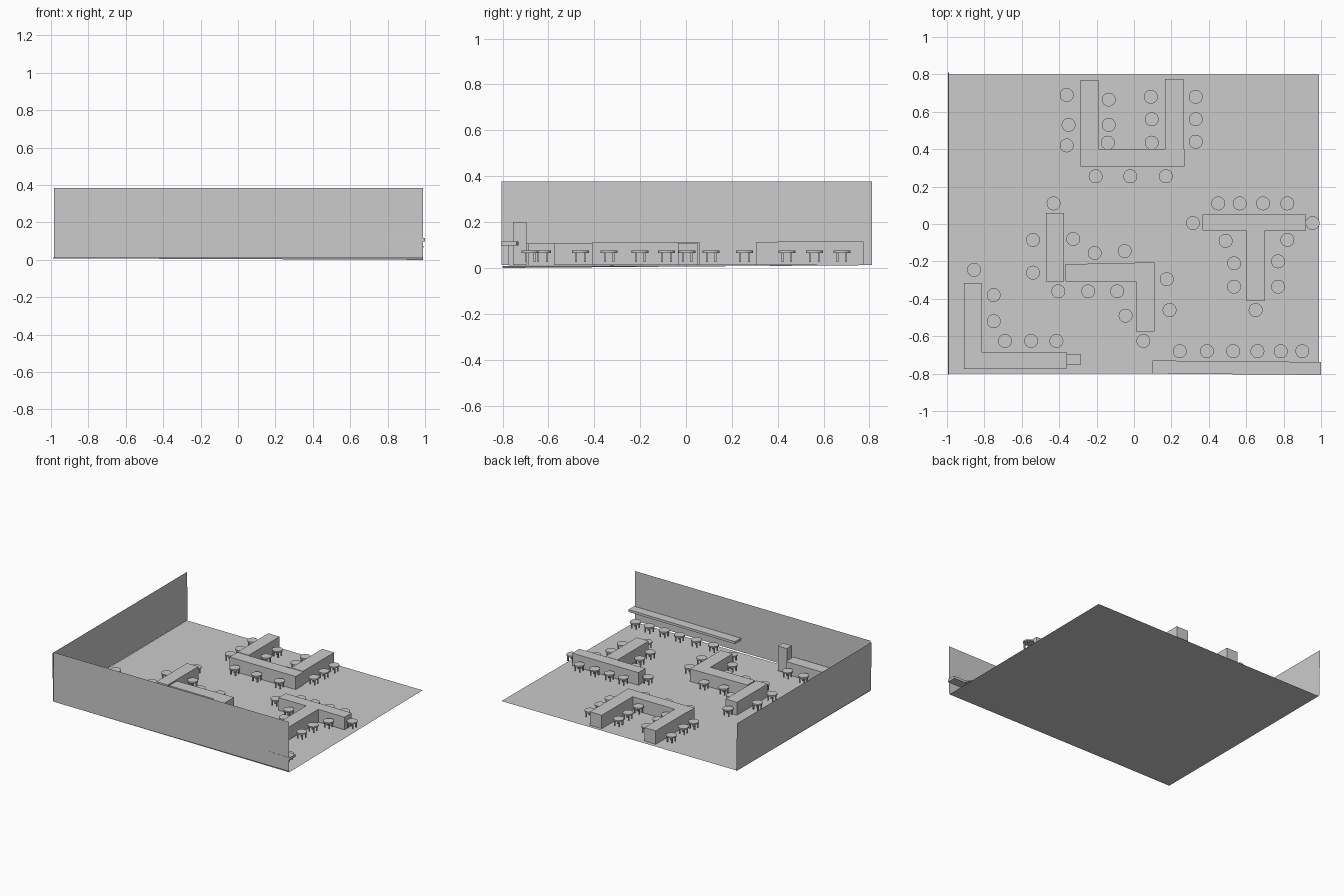
import bpy, bmesh, math
from mathutils import Matrix, Vector


def add(name, bm):
    me = bpy.data.meshes.new(name)
    bm.to_mesh(me)
    bm.free()
    ob = bpy.data.objects.new(name, me)
    bpy.context.collection.objects.link(ob)
    return ob


def quad(name, pts):
    bm = bmesh.new()
    bm.faces.new([bm.verts.new(p) for p in pts])
    return add(name, bm)


def prism(name, outline, z0, z1):
    bm = bmesh.new()
    face = bm.faces.new([bm.verts.new((x, y, z0)) for x, y in outline])
    top = bmesh.ops.extrude_face_region(bm, geom=[face])["geom"]
    bmesh.ops.translate(bm, vec=(0, 0, z1 - z0),
                        verts=[v for v in top if isinstance(v, bmesh.types.BMVert)])
    bmesh.ops.recalc_face_normals(bm, faces=bm.faces)
    return add(name, bm)


def box(name, x0, x1, y0, y1, z0, z1):
    return prism(name, [(x0, y0), (x1, y0), (x1, y1), (x0, y1)], z0, z1)


# Room: floor and two thin walls
quad("floor", [(-0.99, -0.8, 0.008), (0.99, -0.8, 0), (0.99, 0.8, 0.012), (-0.99, 0.8, 0.013)])
quad("front_wall", [(-0.985, -0.805, 0.01), (0.99, -0.805, 0.01),
                    (0.99, -0.805, 0.385), (-0.985, -0.805, 0.385)])
quad("left_wall", [(-0.99, 0.81, 0.013), (-0.99, -0.805, 0.013),
                   (-0.995, -0.805, 0.376), (-0.995, 0.81, 0.376)])

# U-shaped table
box("u_table_left_arm", -0.285, -0.19, 0.40, 0.77, 0.013, 0.115)
box("u_table_right_arm", 0.165, 0.265, 0.40, 0.775, 0.013, 0.115)
box("u_table_base", -0.285, 0.27, 0.307, 0.40, 0.013, 0.112)

# T-shaped table
box("t_table_bar", 0.365, 0.92, -0.035, 0.05, 0.012, 0.108)
box("t_table_stem", 0.60, 0.70, -0.41, -0.035, 0.012, 0.11)

# Zigzag table
box("zigzag_table_end", -0.47, -0.375, -0.307, 0.06, 0.012, 0.11)
prism("zigzag_table_corner", [(-0.365, -0.307), (0.01, -0.307), (0.01, -0.575),
                              (0.11, -0.575), (0.11, -0.205), (-0.365, -0.215)], 0.012, 0.108)

# L-shaped counter with tall cabinet
prism("l_counter", [(-0.91, -0.775), (-0.36, -0.775), (-0.36, -0.685), (-0.815, -0.685),
                    (-0.815, -0.315), (-0.91, -0.315)], 0.01, 0.106)
box("tall_cabinet", -0.36, -0.285, -0.755, -0.695, 0.012, 0.2)

# Wall shelf
prism("wall_shelf", [(0.1, -0.8), (1.0, -0.807), (1.0, -0.738), (0.1, -0.73)], 0.098, 0.116)


# Stool: round seat on four straight legs, shared mesh
def stool_mesh():
    bm = bmesh.new()
    bmesh.ops.create_cone(bm, cap_ends=True, segments=24, radius1=0.037, radius2=0.037,
                          depth=0.01, matrix=Matrix.Translation((0, 0, 0.07)))
    for sx in (-1, 1):
        for sy in (-1, 1):
            bmesh.ops.create_cube(bm, size=1, matrix=Matrix.Translation(
                (sx * 0.019, sy * 0.019, 0.0455)) @ Matrix.Diagonal((0.008, 0.008, 0.041, 1)))
    me = bpy.data.meshes.new("stool")
    bm.to_mesh(me)
    bm.free()
    return me


stool = stool_mesh()
groups = {
    "u_table_stool": [(-.36, .69), (-.35, .53), (-.36, .42), (-.135, .665), (-.135, .53),
                      (-.14, .435), (.09, .68), (.095, .56), (.095, .435), (.33, .68),
                      (.33, .56), (.33, .44), (-.205, .255), (-.02, .255), (.17, .255)],
    "t_table_stool": [(.315, .005), (.45, .11), (.565, .11), (.69, .11), (.82, .11),
                      (.955, .005), (.49, -.09), (.82, -.085), (.535, -.21), (.77, -.2),
                      (.535, -.335), (.77, -.335), (.65, -.46)],
    "zigzag_stool": [(-.43, .11), (-.54, -.085), (-.325, -.08), (-.21, -.155), (-.05, -.145),
                     (-.54, -.26), (-.405, -.36), (-.245, -.36), (-.09, -.36),
                     (.175, -.295), (.19, -.46), (-.045, -.49), (.05, -.625)],
    "counter_stool": [(-.855, -.245), (-.75, -.38), (-.75, -.52), (-.69, -.625),
                      (-.55, -.625), (-.415, -.625)],
    "shelf_stool": [(x, -.68) for x in (.245, .39, .53, .66, .785, .9)],
}
for name, spots in groups.items():
    for i, (x, y) in enumerate(spots):
        ob = bpy.data.objects.new(f"{name}_{i + 1}", stool)
        ob.location = (x, y, 0)
        bpy.context.collection.objects.link(ob)
